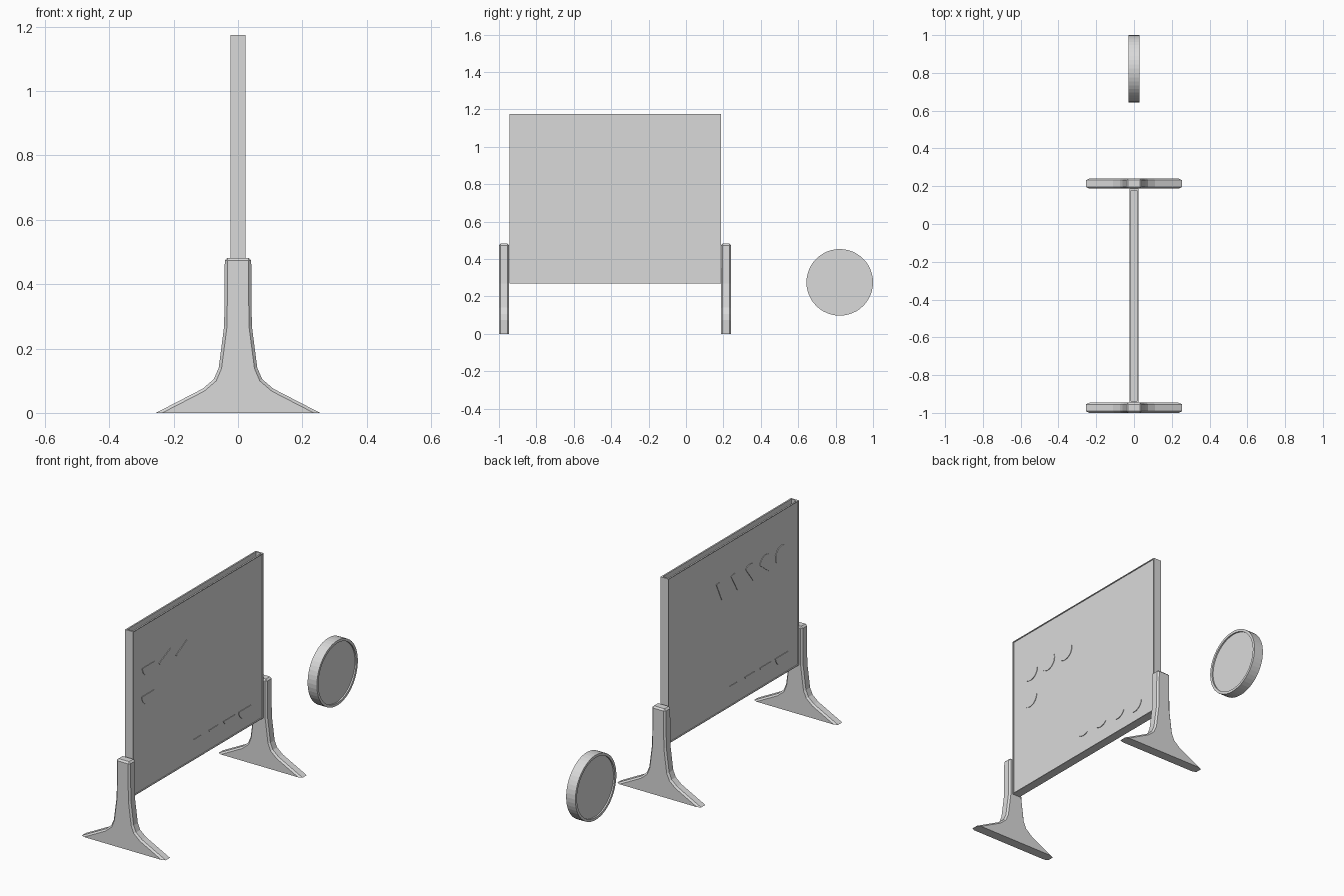
import bpy, bmesh
from math import cos, sin, radians, pi

cube = bpy.data.objects.get("Cube")
if cube:
    bpy.data.objects.remove(cube, do_unlink=True)

grey = bpy.data.materials.new("light_grey")
grey.use_nodes = True
grey.diffuse_color = (0.7, 0.7, 0.7, 1)
grey.node_tree.nodes["Principled BSDF"].inputs["Base Color"].default_value = (0.7, 0.7, 0.7, 1)


def finish(name, bm):
    bmesh.ops.recalc_face_normals(bm, faces=bm.faces)
    mesh = bpy.data.meshes.new(name)
    bm.to_mesh(mesh)
    bm.free()
    mesh.materials.append(grey)
    obj = bpy.data.objects.new(name, mesh)
    bpy.context.collection.objects.link(obj)
    return obj


def prism(points, offset):
    """Extrude a closed outline by an offset vector."""
    bm = bmesh.new()
    face = bm.faces.new([bm.verts.new(p) for p in points])
    out = bmesh.ops.extrude_face_region(bm, geom=[face], use_keep_orig=True)
    bmesh.ops.translate(bm, vec=offset,
                        verts=[g for g in out["geom"] if isinstance(g, bmesh.types.BMVert)])
    bmesh.ops.recalc_face_normals(bm, faces=bm.faces)
    return bm


def recess(bm, test, rim, depth):
    """Sink each matching face inside a thin rim."""
    for f in [f for f in bm.faces if test(f.normal)]:
        bmesh.ops.inset_individual(bm, faces=[f], thickness=rim)
        n = f.normal.copy()
        out = bmesh.ops.extrude_discrete_faces(bm, faces=[f])
        bmesh.ops.translate(bm, vec=-n * depth, verts=out["faces"][0].verts)


# Screen panel with shallow framed sides and a slot along the top
HALF, SINK = 0.024, 0.005
y0, y1, z0, z1 = -0.945, 0.187, 0.27, 1.175
bm = prism([(-HALF, y0, z0), (-HALF, y1, z0), (-HALF, y1, z1), (-HALF, y0, z1)], (2 * HALF, 0, 0))
recess(bm, lambda n: abs(n.x) > 0.9, 0.006, SINK)
bm.normal_update()
top = [f for f in bm.faces if f.normal.z > 0.9 and f.calc_center_median().z > z1 - 0.001]
for f in top:
    bmesh.ops.inset_individual(bm, faces=[f], thickness=0.012)
    out = bmesh.ops.extrude_discrete_faces(bm, faces=[f])
    bmesh.ops.translate(bm, vec=(0, 0, -0.05), verts=out["faces"][0].verts)
finish("screen_panel", bm)

# Flared feet at both ends
half = [(0.255, 0), (0.11, 0.075), (0.075, 0.105), (0.06, 0.14), (0.043, 0.27), (0.041, 0.482)]
outline = half + [(-x, z) for x, z in reversed(half)]
for name, y in (("front_foot", -1.0), ("back_foot", 0.187)):
    bm = prism([(x, y, z) for x, z in outline], (0, 0.054, 0))
    edges = []
    for e in bm.edges:
        a, b = e.verts
        across = abs(a.co.y - b.co.y) > 0.01
        if max(a.co.z, b.co.z) > 0.01 and (not across or a.co.z > 0.4):
            edges.append(e)
    bmesh.ops.bevel(bm, geom=edges, offset=0.009, segments=1, profile=0.5, affect='EDGES')
    finish(name, bm)

# Separate round disc with a raised rim on both faces
SIDES = 48
bm = prism([(-0.028, 0.822 + 0.178 * cos(2 * pi * i / SIDES), 0.275 + 0.178 * sin(2 * pi * i / SIDES))
            for i in range(SIDES)], (0.056, 0, 0))
recess(bm, lambda n: abs(n.x) > 0.9, 0.014, 0.008)
finish("round_disc", bm)


# Thin circle-segment markers on the two sides of the panel
def marker(name, side, y, z, start, end, r=0.055, steps=10):
    x = side * (HALF - SINK - 0.001)
    pts = []
    for i in range(steps):
        a = radians(start + (end - start) * i / (steps - 1))
        pts.append((x, y + side * r * cos(a), z + r * sin(a)))
    finish(name, prism(pts, (side * 0.004, 0, 0)))


for i, (start, end) in enumerate(((180, 360), (210, 380), (225, 370))):
    marker(f"left_upper_marker_{i}", 1, -0.805 + 0.138 * i, 0.94, start, end)
marker("left_middle_marker", 1, -0.81, 0.785, 180, 360)
for i, end in enumerate((324, 225, 195, 180, 170)):
    marker(f"right_upper_marker_{i}", -1, -0.8 + 0.137 * i, 0.93, -36 if i == 0 else -60, end - (0 if i == 0 else 60))

# Lower rows of slivers that grow toward one end
for side, y, step in ((1, 0.03, -0.137), (-1, -0.8, 0.14)):
    for i, spread in enumerate((85, 65, 50, 35)):
        rise = 0.055 * cos(radians(spread))
        marker(f"{'left' if side > 0 else 'right'}_lower_marker_{i}", side,
               y + step * i, 0.38 + rise, 270 - spread, 270 + spread)
